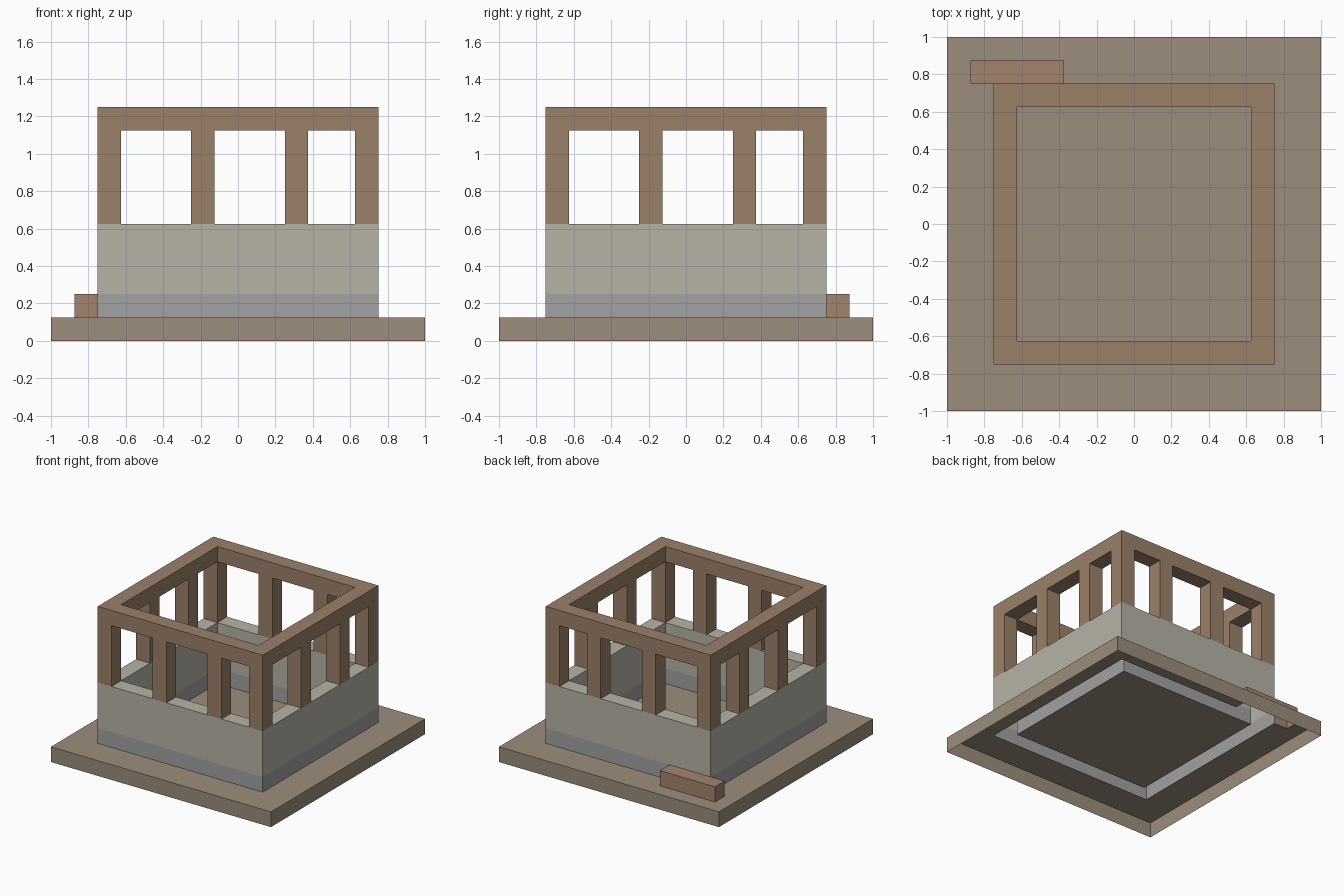
import bpy, bmesh
from math import radians
from mathutils import Vector

if "Cube" in bpy.data.objects:
    bpy.data.objects.remove(bpy.data.objects["Cube"])

U = 0.125          # one block
C = 8              # half the footprint, in blocks

def material(name, rgb):
    m = bpy.data.materials.new(name)
    m.diffuse_color = (*rgb, 1)
    m.use_nodes = True
    m.node_tree.nodes["Principled BSDF"].inputs["Base Color"].default_value = m.diffuse_color
    return m

TIMBER = material("timber", (0.33, 0.22, 0.145))
STONE = material("pale_stone", (0.47, 0.45, 0.38))
FOOTING = material("grey_stone", (0.36, 0.36, 0.36))
EARTH = material("tan_ground", (0.33, 0.27, 0.2))
PLANK = material("plank", (0.37, 0.23, 0.155))

def box(x0, x1, y0, y1, z0, z1):
    return {(x, y, z) for x in range(x0, x1) for y in range(y0, y1) for z in range(z0, z1)}

def ring(z0, z1):
    return box(2, 14, 2, 14, z0, z1) - box(3, 13, 3, 13, z0, z1)

# Posts at the same four stations on every side
stations = (2, 6, 10, 13)
posts = set()
for i in stations:
    for side in (2, 13):
        posts |= box(i, i + 1, side, side + 1, 5, 9)
        posts |= box(side, side + 1, i, i + 1, 5, 9)

parts = {
    "base_slab": (box(0, 16, 0, 16, 0, 1), EARTH),
    "wall_footing": (ring(1, 2), FOOTING),
    "stone_wall": (ring(2, 5), STONE),
    "window_posts": (posts, TIMBER),
    "top_beam": (ring(9, 10), TIMBER),
    "back_step": (box(1, 5, 14, 15, 1, 2), PLANK),
}
solid = set().union(*(cells for cells, _ in parts.values()))

def build(name, cells, mat):
    """Outer skin of a part: joints between parts and the underside stay open."""
    bm = bmesh.new()
    verts = {}

    def vert(p):
        key = tuple(round(c) for c in p)
        if key not in verts:
            x, y, z = key
            verts[key] = bm.verts.new(((x - C) * U, (y - C) * U, z * U))
        return verts[key]

    for cell in sorted(cells):
        for axis in range(3):
            for sign in (-1, 1):
                n = Vector((0, 0, 0))
                n[axis] = sign
                near = tuple(int(a + b) for a, b in zip(cell, n))
                if near in solid or near[2] < 0:
                    continue
                u = Vector((0, 0, 0))
                u[(axis + 1) % 3] = 1
                v = n.cross(u)
                mid = Vector(cell) + Vector((0.5, 0.5, 0.5)) + n / 2
                bm.faces.new([vert(mid + (a * u + b * v) / 2)
                              for a, b in ((-1, -1), (1, -1), (1, 1), (-1, 1))])
    # Merge flat runs of block faces
    bmesh.ops.dissolve_limit(bm, angle_limit=radians(1), verts=bm.verts[:], edges=bm.edges[:])
    mesh = bpy.data.meshes.new(name)
    bm.to_mesh(mesh)
    bm.free()
    mesh.materials.append(mat)
    bpy.context.collection.objects.link(bpy.data.objects.new(name, mesh))

for name, (cells, mat) in parts.items():
    build(name, cells, mat)
